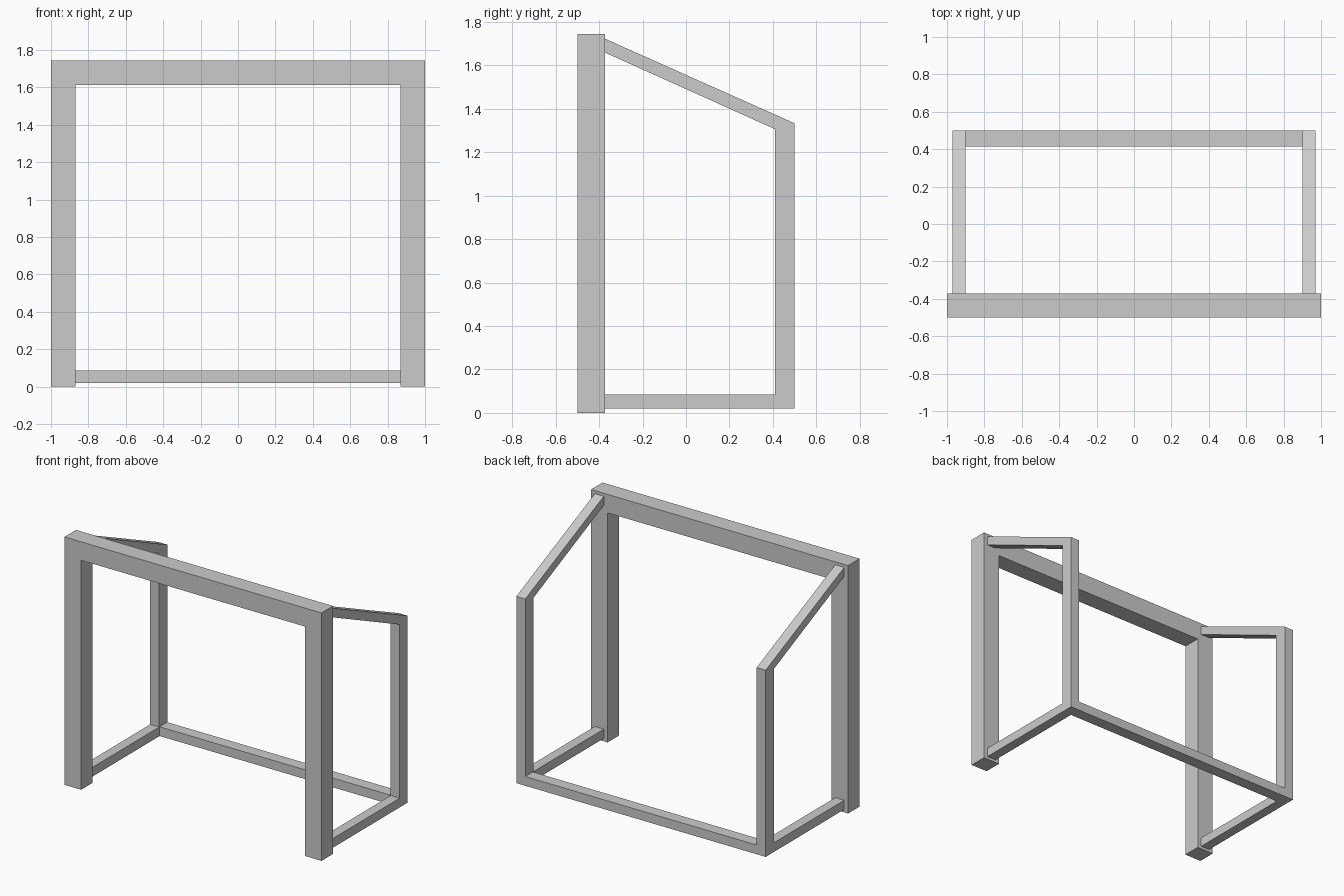
import bpy, bmesh
from mathutils import Vector

if "Cube" in bpy.data.objects:
    bpy.data.objects.remove(bpy.data.objects["Cube"])


def extrude_profile(name, points, offset):
    """Make a solid by extruding a closed 3D outline along an offset."""
    bm = bmesh.new()
    face = bm.faces.new([bm.verts.new(p) for p in points])
    grown = bmesh.ops.extrude_face_region(bm, geom=[face], use_keep_orig=True)
    moved = [g for g in grown["geom"] if isinstance(g, bmesh.types.BMVert)]
    bmesh.ops.translate(bm, verts=moved, vec=Vector(offset))
    bmesh.ops.recalc_face_normals(bm, faces=bm.faces)
    mesh = bpy.data.meshes.new(name)
    bm.to_mesh(mesh)
    bm.free()
    obj = bpy.data.objects.new(name, mesh)
    bpy.context.collection.objects.link(obj)
    return obj


# Front frame: two thick posts and a crossbar as one arch
arch = [(-1, 0), (-0.87, 0), (-0.87, 1.613), (0.87, 1.613),
        (0.87, 0), (1, 0), (1, 1.743), (-1, 1.743)]
extrude_profile("front_frame", [(x, -0.5, z) for x, z in arch], (0, 0.128, 0))

# Side frames: floor bar, back post and sloping top bar
side = [(-0.372, 0.02), (0.5, 0.02), (0.5, 1.333), (-0.372, 1.722),
        (-0.372, 1.658), (0.41, 1.306), (0.41, 0.085), (-0.372, 0.085)]
for name, x in (("left_side_frame", -0.97), ("right_side_frame", 0.9)):
    extrude_profile(name, [(x, y, z) for y, z in side], (0.07, 0, 0))

# Back floor bar between the side frames
bar = [(0.415, 0.02), (0.5, 0.02), (0.5, 0.085), (0.415, 0.085)]
extrude_profile("back_floor_bar", [(-0.9, y, z) for y, z in bar], (1.8, 0, 0))
